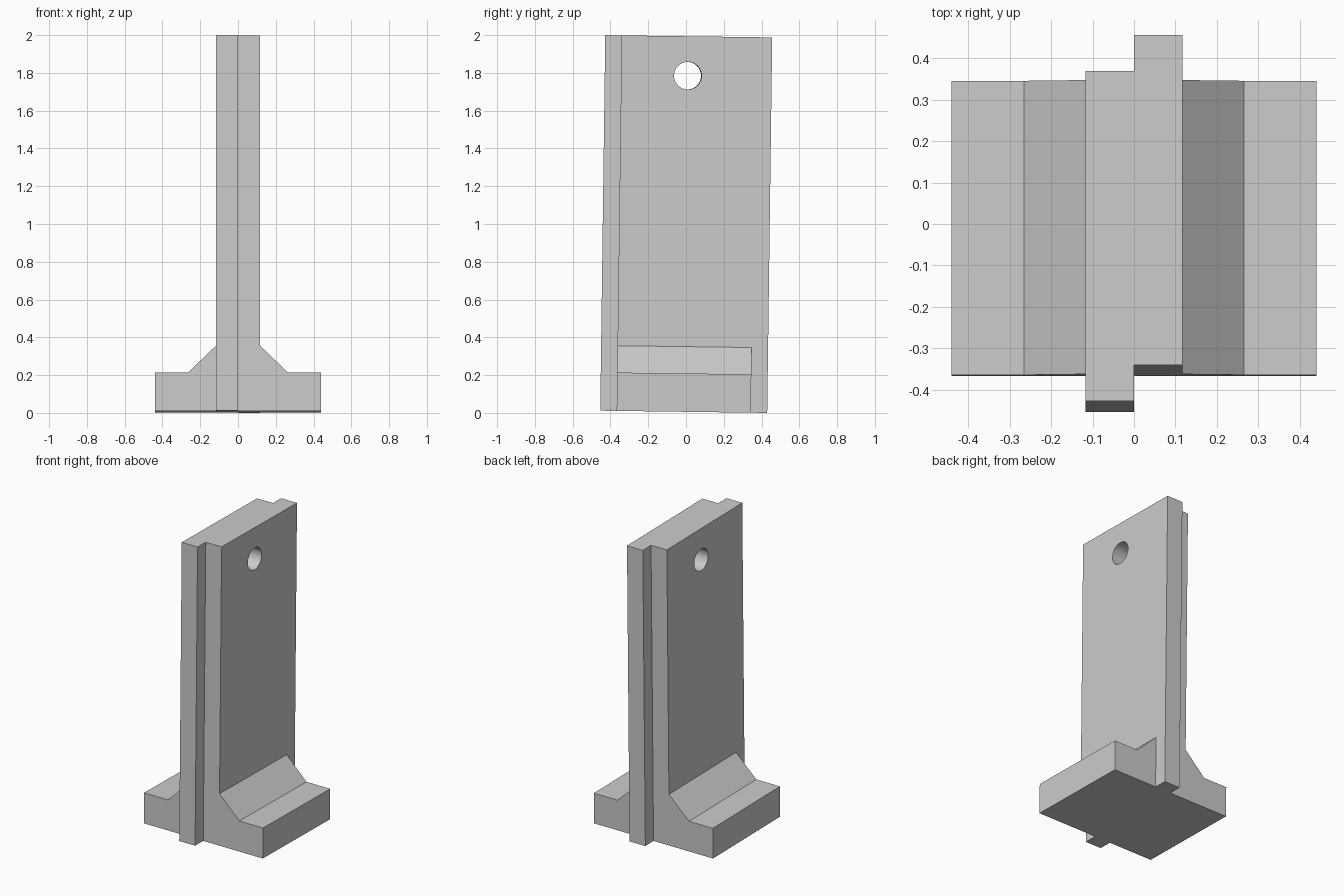
import bpy, bmesh
from mathutils import Vector

cube = bpy.data.objects.get("Cube")
if cube:
    bpy.data.objects.remove(cube, do_unlink=True)

LEAN = -0.0133          # whole part tips slightly backwards
LIFT = 0.0057
HALF = 0.117            # half thickness of the upright
FRONT, BACK, STEP = -0.367, 0.343, 0.087
HEIGHT = 1.988

grey = bpy.data.materials.new("light_grey")
grey.use_nodes = True
grey.diffuse_color = (0.6, 0.6, 0.6, 1)
grey.node_tree.nodes["Principled BSDF"].inputs["Base Color"].default_value = (0.6, 0.6, 0.6, 1)


def prism(name, points, direction):
    """Extrude a closed outline along a direction."""
    bm = bmesh.new()
    face = bm.faces.new([bm.verts.new(p) for p in points])
    new = bmesh.ops.extrude_face_region(bm, geom=[face])["geom"]
    moved = [v for v in new if isinstance(v, bmesh.types.BMVert)]
    bmesh.ops.translate(bm, verts=moved, vec=Vector(direction))
    bmesh.ops.recalc_face_normals(bm, faces=bm.faces)
    mesh = bpy.data.meshes.new(name)
    bm.to_mesh(mesh)
    bm.free()
    mesh.materials.append(grey)
    obj = bpy.data.objects.new(name, mesh)
    bpy.context.collection.objects.link(obj)
    obj.rotation_euler.x = LEAN
    obj.location.z = LIFT
    return obj


# Upright: two slabs offset from each other, as one stepped outline
plan = [(-HALF, FRONT - STEP), (0, FRONT - STEP), (0, FRONT), (HALF, FRONT),
        (HALF, BACK + STEP), (0, BACK + STEP), (0, BACK), (-HALF, BACK)]
upright = prism("upright", [(x, y, 0) for x, y in plan], (0, 0, HEIGHT))

# Round hole through the upright
bpy.ops.mesh.primitive_cylinder_add(vertices=48, radius=0.073, depth=1)
cutter = bpy.context.object
cutter.name = "hole_cutter"
cutter.hide_render = True
cutter.data.materials.append(grey)
cutter.rotation_euler = (LEAN, 1.570796, 0)
cutter.location = (0, 0.008, 1.785)
cut = upright.modifiers.new("hole", "BOOLEAN")
cut.operation = "DIFFERENCE"
cut.solver = "EXACT"
cut.object = cutter
bpy.ops.object.select_all(action="DESELECT")
upright.select_set(True)
bpy.context.view_layer.objects.active = upright
bpy.ops.object.modifier_apply(modifier="hole")
bpy.data.objects.remove(cutter, do_unlink=True)
bpy.ops.object.shade_smooth_by_angle(angle=0.5)

# Flared feet on both sides
profile = [(HALF, 0), (0.44, 0), (0.44, 0.203), (0.265, 0.203), (HALF, 0.345)]
for name, side in (("left_foot", 1), ("right_foot", -1)):
    prism(name, [(side * x, FRONT, z) for x, z in profile], (0, BACK - FRONT, 0))
